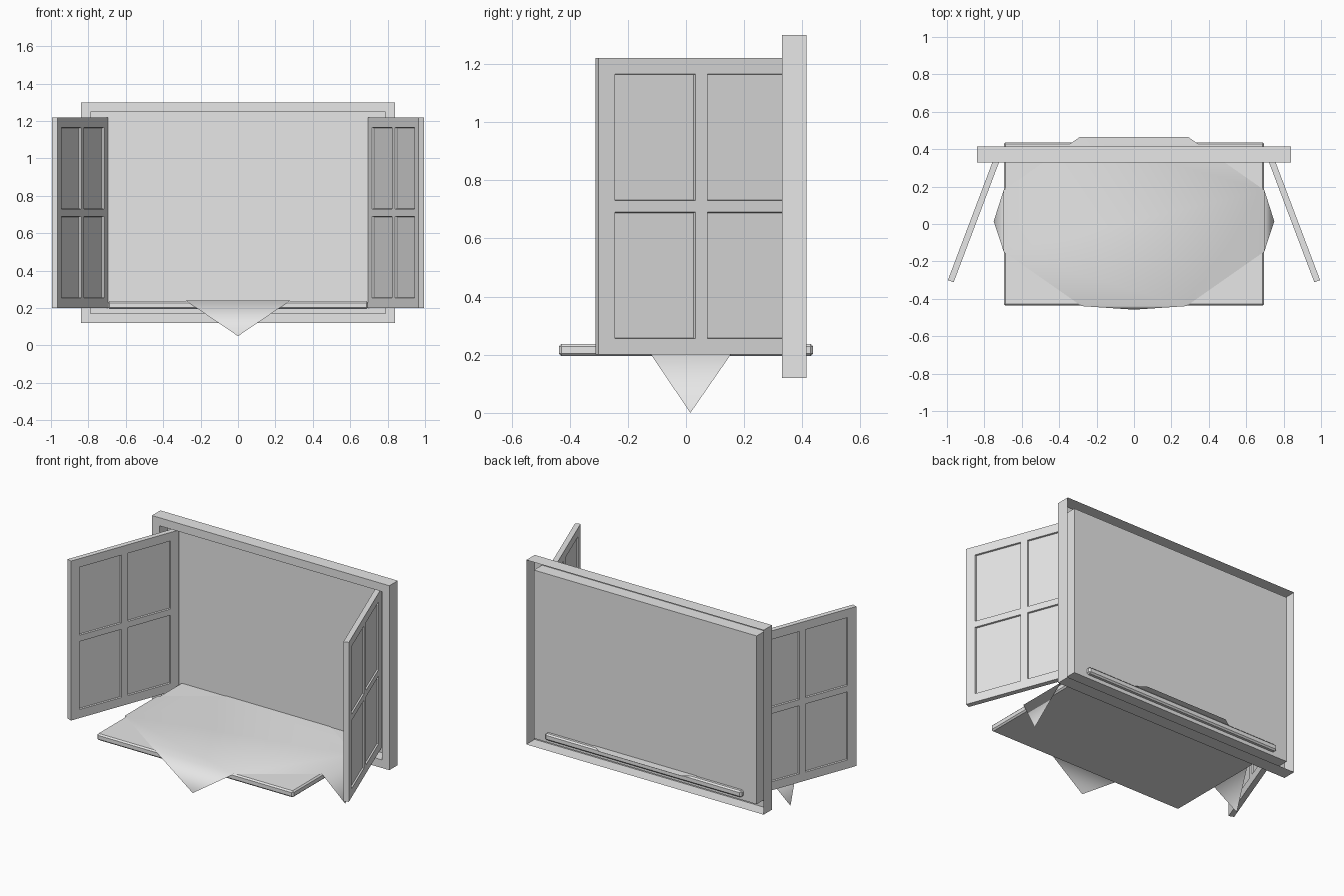
import bpy, bmesh, math
from mathutils import Matrix, Vector

cube = bpy.data.objects.get("Cube")
if cube:
    bpy.data.objects.remove(cube, do_unlink=True)

grey = bpy.data.materials.new("plain grey")
grey.use_nodes = True
colour = (0.8, 0.8, 0.8, 1)
grey.diffuse_color = colour
grey.node_tree.nodes["Principled BSDF"].inputs["Base Color"].default_value = colour


def finish(name, bm):
    mesh = bpy.data.meshes.new(name)
    bm.to_mesh(mesh)
    bm.free()
    mesh.materials.append(grey)
    obj = bpy.data.objects.new(name, mesh)
    bpy.context.collection.objects.link(obj)
    return obj


def add_box(bm, low, high):
    low, high = Vector(low), Vector(high)
    place = Matrix.Translation((low + high) / 2) @ Matrix.Diagonal((*(high - low), 1))
    return bmesh.ops.create_cube(bm, size=1, matrix=place)


def face_towards(bm, direction):
    bm.normal_update()
    return max(bm.faces, key=lambda f: f.normal.dot(Vector(direction)))


# Window frame: shell open at the back, with a recess pushed in from the front
bm = bmesh.new()
add_box(bm, (-0.84, 0.33, 0.12), (0.84, 0.415, 1.30))
bmesh.ops.delete(bm, geom=[face_towards(bm, (0, 1, 0))], context='FACES')
front = face_towards(bm, (0, -1, 0))
bmesh.ops.inset_region(bm, faces=[front], thickness=0.073)
pushed = bmesh.ops.extrude_face_region(bm, geom=[front])
bmesh.ops.translate(bm, vec=(0, 0.082, 0),
                    verts=[v for v in pushed["geom"] if isinstance(v, bmesh.types.BMVert)])
if front.is_valid:
    bmesh.ops.delete(bm, geom=[front], context='FACES_ONLY')
finish("window_frame", bm)


# Shutters: a slab whose panes are sunk into both sides, swung open on the hinge
def shutter(name, side):
    width, thick = 0.76, 0.033
    columns = (0, 0.06, 0.36, 0.405, 0.7, width)
    rows = (0.2, 0.255, 0.69, 0.73, 1.165, 1.22)
    bm = bmesh.new()
    add_box(bm, (0, -thick / 2, rows[0]), (width, thick / 2, rows[-1]))
    cuts = [((x, 0, 0), (1, 0, 0)) for x in columns[1:-1]]
    cuts += [((0, 0, z), (0, 0, 1)) for z in rows[1:-1]]
    for point, normal in cuts:
        bmesh.ops.bisect_plane(bm, geom=bm.verts[:] + bm.edges[:] + bm.faces[:],
                               plane_co=point, plane_no=normal)
    bm.normal_update()

    def is_pane(f):
        c = f.calc_center_median()
        inside = [any(s[i] < v < s[i + 1] for i in (1, 3))
                  for s, v in ((columns, c.x), (rows, c.z))]
        return abs(f.normal.y) > 0.9 and all(inside)

    panes = [f for f in bm.faces if is_pane(f)]
    bmesh.ops.inset_individual(bm, faces=panes, thickness=0.003, depth=-0.01)
    # Merge the flat strips so only the real edges remain
    bmesh.ops.dissolve_limit(bm, angle_limit=0.01, verts=bm.verts[:], edges=bm.edges[:])
    bm.transform(Matrix.Translation((0.711, 0.405, 0))
                 @ Matrix.Rotation(math.radians(-69.3), 4, 'Z'))
    if side < 0:
        bm.transform(Matrix.Diagonal((-1, 1, 1, 1)))
        bmesh.ops.reverse_faces(bm, faces=bm.faces[:])
    finish(name, bm)


shutter("left_shutter", 1)
shutter("right_shutter", -1)

# Sill board with chamfered edges
bm = bmesh.new()
add_box(bm, (-0.695, -0.437, 0.195), (0.695, 0.437, 0.237))
bmesh.ops.bevel(bm, geom=bm.edges[:], offset=0.009, segments=1, affect='EDGES')
finish("sill_board", bm)

# Cloth: flat top with corners hanging over the front and both sides
bm = bmesh.new()
top = 0.24
outline = [(-0.28, -0.439), (0.28, -0.439), (0.697, -0.147), (0.697, 0.181),
           (0.29, 0.465), (-0.29, 0.465), (-0.697, 0.181), (-0.697, -0.147)]
ring = [bm.verts.new((x, y, top)) for x, y in outline]
bm.faces.new(ring)
tips = {0: (0, -0.458, 0.05), 2: (0.75, 0.015, 0), 6: (-0.75, 0.015, 0)}
for start, tip in tips.items():
    bm.faces.new((ring[start + 1], ring[start], bm.verts.new(tip)))
for f in bm.faces:
    f.smooth = True
finish("cloth", bm)
